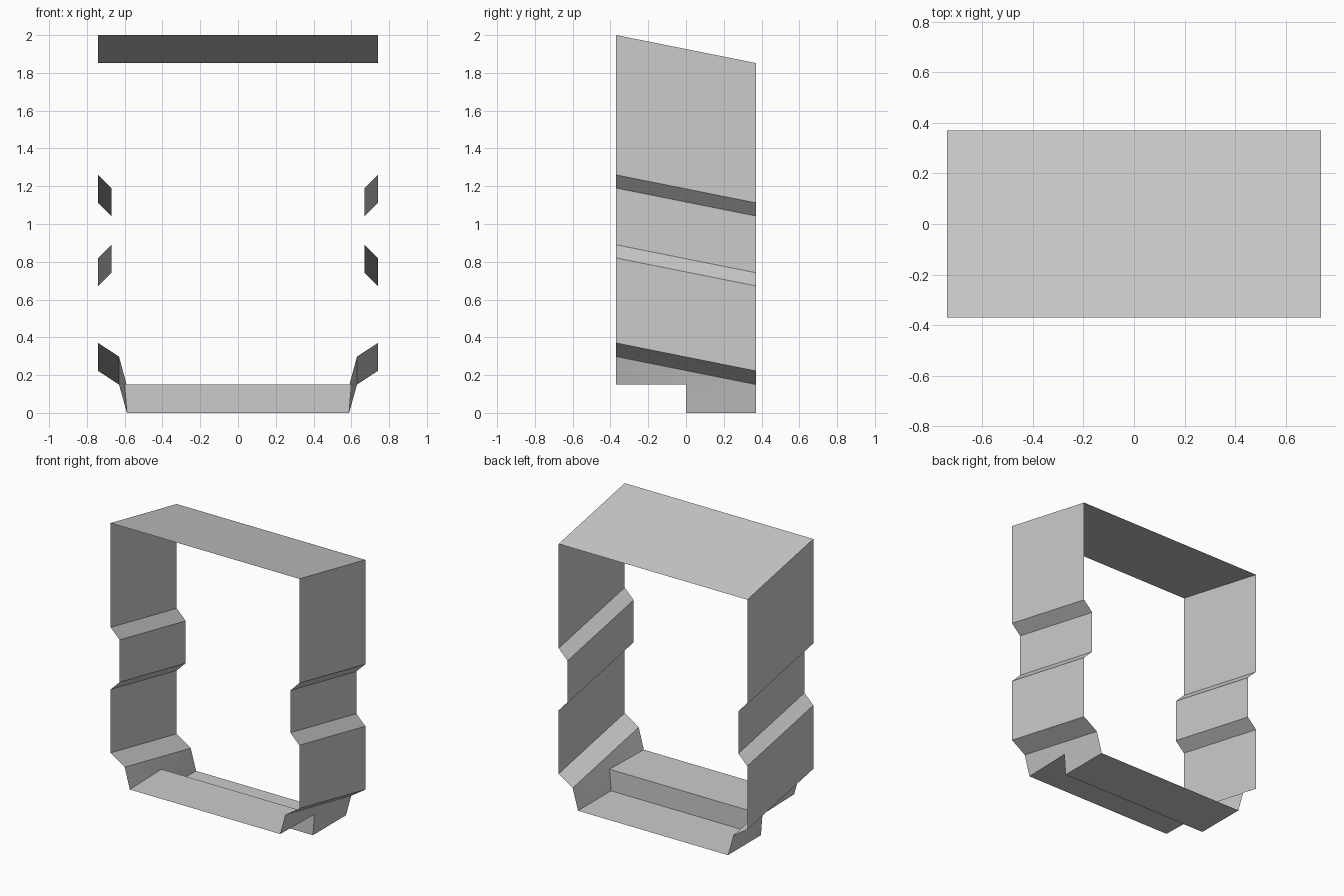
import bpy
import math

cube = bpy.data.objects.get("Cube")
if cube:
    bpy.data.objects.remove(cube, do_unlink=True)

HALF_W, HALF_D, DROP = 0.74, 0.37, 0.148

grey = bpy.data.materials.new("plain grey")
grey.use_nodes = True
grey.diffuse_color = (0.6, 0.6, 0.6, 1)
grey.node_tree.nodes["Principled BSDF"].inputs["Base Color"].default_value = grey.diffuse_color


def sheet(name, verts, faces, mirrored=False):
    """Thin surface part, optionally mirrored across x."""
    mesh = bpy.data.meshes.new(name)
    mesh.from_pydata(verts, [], faces)
    mesh.materials.append(grey)
    mesh.shade_smooth()
    mesh.set_sharp_from_angle(angle=math.radians(30))
    obj = bpy.data.objects.new(name, mesh)
    bpy.context.collection.objects.link(obj)
    if mirrored:
        mod = obj.modifiers.new("Mirror", 'MIRROR')
        mod.use_mirror_merge = False
    return obj


def strip(name, rows, mirrored=False):
    """Join pairs of points into a folded strip."""
    verts = [p for row in rows for p in row]
    faces = [(2 * i, 2 * i + 2, 2 * i + 3, 2 * i + 1) for i in range(len(rows) - 1)]
    return sheet(name, verts, faces, mirrored)


def sloped(x, z):
    """Front-to-back pair of points, lower at the back."""
    return [(x, -HALF_D, z), (x, HALF_D, z - DROP)]


# Sloping roof panel
strip("roof", [sloped(-HALF_W, 2), sloped(HALF_W, 2)])

# Folded side walls with an inset waist and a lower ledge
profile = [(HALF_W, 2), (HALF_W, 1.26), (0.67, 1.19), (0.67, 0.89),
           (HALF_W, 0.82), (HALF_W, 0.37), (0.63, 0.298)]
strip("side_walls", [sloped(x, z) for x, z in profile], mirrored=True)

# Lower walls, notched under the raised front floor
step = 0.15
sheet("lower_walls", [
    (0.63, -HALF_D, 0.298), (0.63, 0, 0.224), (0.63, HALF_D, step),
    (0.59, -HALF_D, step), (0.60, 0, step), (0.588, 0, 0), (0.588, HALF_D, 0),
], [(0, 3, 4, 1), (1, 4, 5, 6, 2)], mirrored=True)

# Stepped floor: raised front, riser, low back
floor = [(0.59, -HALF_D, step), (0.60, 0, step), (0.588, 0, 0), (0.588, HALF_D, 0)]
strip("stepped_floor", [[(x, y, z), (-x, y, z)] for x, y, z in reversed(floor)])
